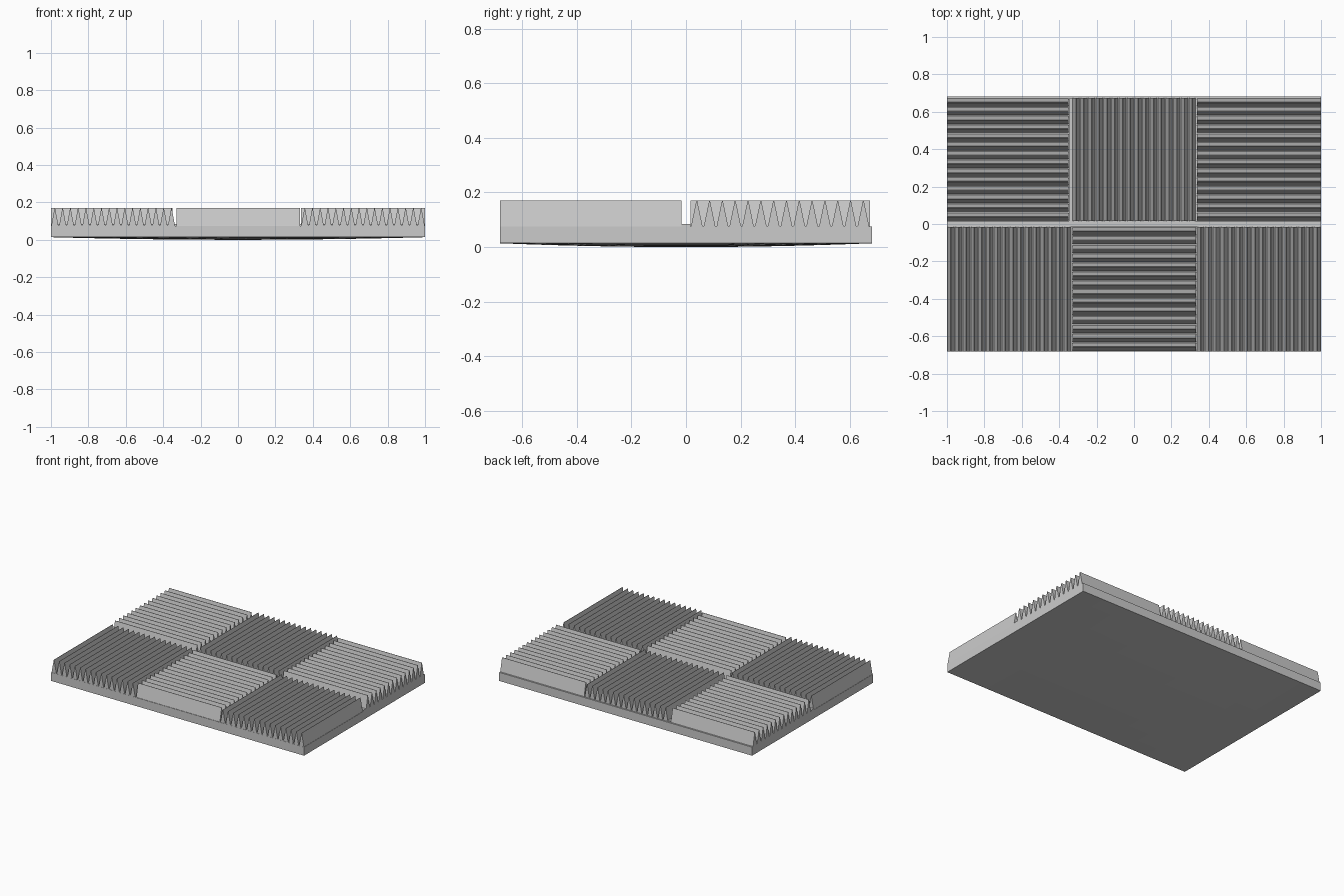
import bpy, bmesh

if "Cube" in bpy.data.objects:
    bpy.data.objects.remove(bpy.data.objects["Cube"])


def make_object(name, bm):
    bmesh.ops.recalc_face_normals(bm, faces=bm.faces)
    mesh = bpy.data.meshes.new(name)
    bm.to_mesh(mesh)
    bm.free()
    obj = bpy.data.objects.new(name, mesh)
    bpy.context.collection.objects.link(obj)
    return obj


def box(name, x0, x1, y0, y1, z0, z1):
    bm = bmesh.new()
    bmesh.ops.create_cube(bm, size=1)
    for v in bm.verts:
        v.co.x = x1 if v.co.x > 0 else x0
        v.co.y = y1 if v.co.y > 0 else y0
        v.co.z = z1 if v.co.z > 0 else z0
    return make_object(name, bm)


def ridged_tile(name, x0, x1, y0, y1, across_x, teeth):
    """Saw-tooth profile extruded along the ridge direction."""
    a0, a1, b0, b1 = (x0, x1, y0, y1) if across_x else (y0, y1, x0, x1)
    pitch = (a1 - a0) / teeth
    profile = [(a0, FLOOR - 0.01)]
    for i in range(teeth):
        a = a0 + i * pitch
        profile += [(a + 0.06 * pitch, FLOOR + 0.003),
                    (a + 0.47 * pitch, PEAK), (a + 0.53 * pitch, PEAK),
                    (a + 0.94 * pitch, FLOOR + 0.003)]
    profile.append((a1, FLOOR - 0.01))
    bm = bmesh.new()
    ends = []
    for b in (b0, b1):
        ends.append([bm.verts.new((a, b, z) if across_x else (b, a, z))
                     for a, z in profile])
    n = len(profile)
    for i in range(n):
        j = (i + 1) % n
        bm.faces.new((ends[0][i], ends[0][j], ends[1][j], ends[1][i]))
    bm.faces.new(ends[0])
    bm.faces.new(ends[1])
    return make_object(name, bm)


HALF_Y = 0.682
FLOOR, PEAK, EDGE = 0.075, 0.17, 0.014

# Base slab with a very slightly domed underside
bm = bmesh.new()
bmesh.ops.create_grid(bm, x_segments=12, y_segments=12, size=1)
border = [e for e in bm.edges if e.is_boundary]
walls = bmesh.ops.extrude_edge_only(bm, edges=border)["geom"]
upper = {v for v in walls if isinstance(v, bmesh.types.BMVert)}
bmesh.ops.holes_fill(bm, edges=[e for e in bm.edges if e.is_boundary])
for v in bm.verts:
    x, y = v.co.x, v.co.y
    v.co.z = FLOOR if v in upper else EDGE * (1 - (1 - x * x) * (1 - y * y))
    v.co.y = y * HALF_Y
make_object("base_slab", bm)

# Low strips at the bottom of the gaps between tiles
box("long_gap_strip", -1, 1, -0.016, 0.016, FLOOR - 0.01, 0.084)
box("back_gap_strip", -0.348, -0.328, 0, 0.672, FLOOR - 0.01, 0.084)

# Six tiles with alternating ridge direction
columns = [(-1.0, -0.335), (-0.33, 0.332), (0.336, 1.0)]
for row, (label, y0, y1) in enumerate((("front", -0.681, -0.016),
                                       ("back", 0.016, 0.673))):
    for col, (x0, x1) in enumerate(columns):
        across_x = (row + col) % 2 == 0
        if col == 0 and row == 1:
            x1 = -0.35
        side = ("left", "middle", "right")[col]
        ridged_tile(f"{label}_{side}_ridged_tile", x0, x1, y0, y1,
                    across_x, 16 if across_x else 14)
